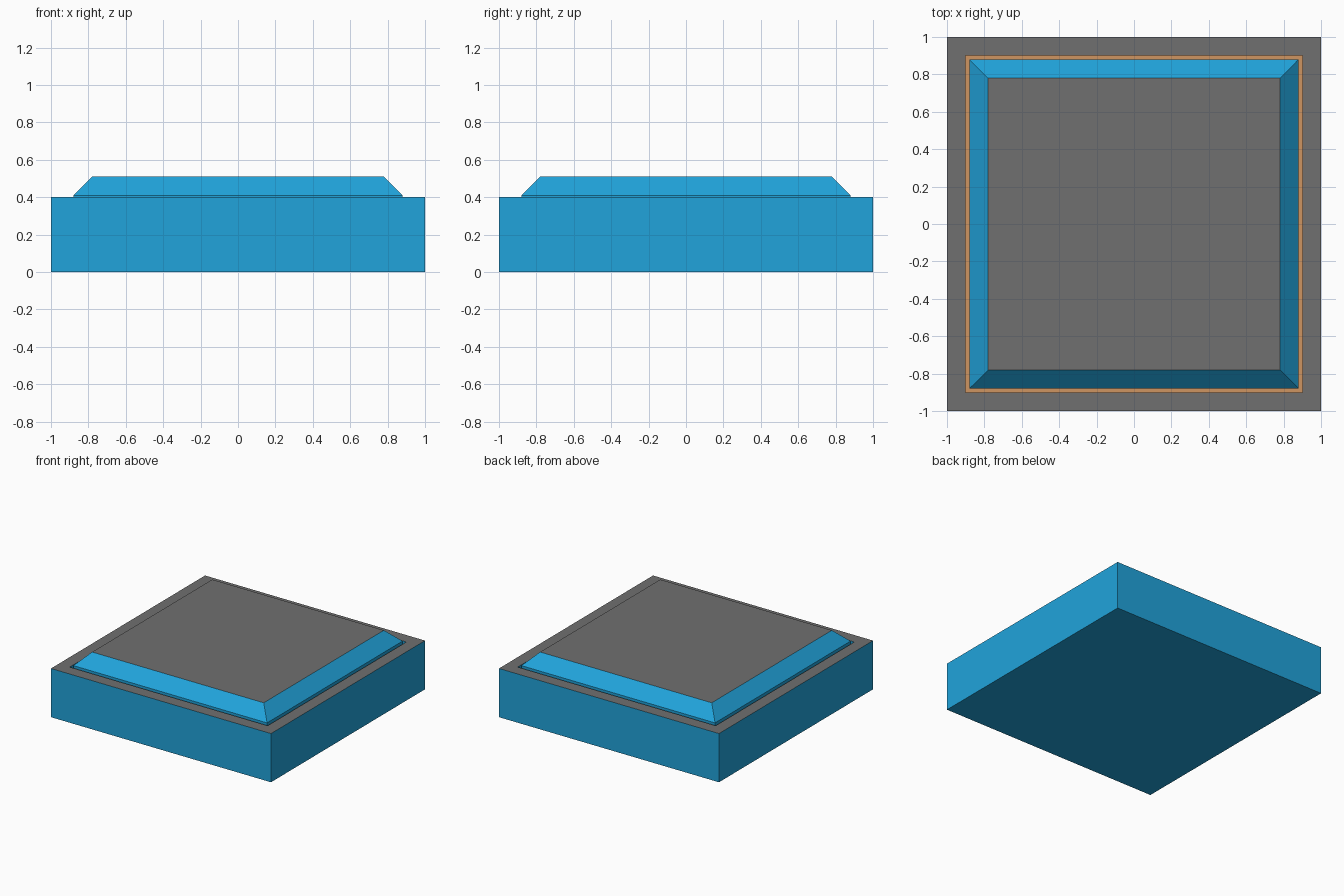
import bpy
import bmesh

if "Cube" in bpy.data.objects:
    bpy.data.objects.remove(bpy.data.objects["Cube"])


def material(name, rgb):
    m = bpy.data.materials.new(name)
    m.diffuse_color = (*rgb, 1.0)
    m.use_nodes = True
    m.node_tree.nodes["Principled BSDF"].inputs["Base Color"].default_value = m.diffuse_color
    return m


BLUE = material("blue", (0.015, 0.37, 0.71))
GREY = material("dark_grey", (0.16, 0.16, 0.16))
ORANGE = material("orange", (0.62, 0.30, 0.12))


def square_stack(name, profile, bands, cap):
    """Join square rings (half width, z) from bottom to last ring.
    bands: material index per ring-to-ring band; cap: index of the last face."""
    bm = bmesh.new()
    rings = [[bm.verts.new((sx * h, sy * h, z))
              for sx, sy in ((-1, -1), (1, -1), (1, 1), (-1, 1))]
             for h, z in profile]
    bm.faces.new(rings[0][::-1])
    for low, high, mat in zip(rings, rings[1:], bands):
        for i in range(4):
            j = (i + 1) % 4
            bm.faces.new((low[i], low[j], high[j], high[i])).material_index = mat
    bm.faces.new(rings[-1]).material_index = cap
    bmesh.ops.recalc_face_normals(bm, faces=bm.faces)
    mesh = bpy.data.meshes.new(name)
    bm.to_mesh(mesh)
    bm.free()
    for m in (BLUE, GREY, ORANGE):
        mesh.materials.append(m)
    obj = bpy.data.objects.new(name, mesh)
    bpy.context.collection.objects.link(obj)
    return obj


# Base block: outer wall, flat rim, recess wall and recess floor
square_stack("base", [(1.0, 0.0), (1.0, 0.4), (0.9, 0.4), (0.9, 0.3)],
             bands=[0, 1, 0], cap=2)

# Push plate: short straight wall, chamfer, flat top
square_stack("push_plate", [(0.88, 0.301), (0.88, 0.41), (0.78, 0.51)],
             bands=[0, 0], cap=1)
